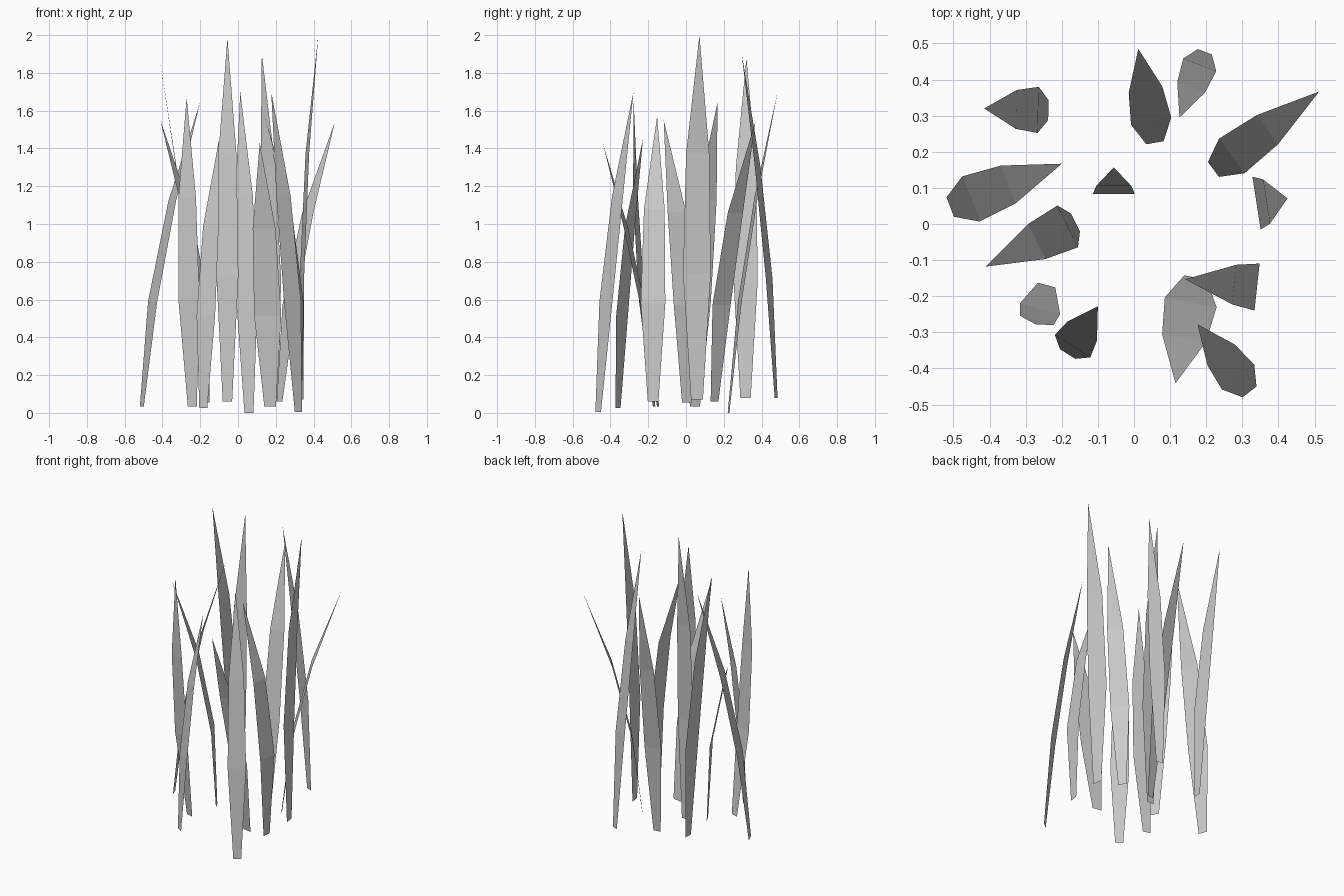
import bpy
from mathutils import Vector

# Each blade: base x, y, tip x, y, lean at mid and upper joints (fraction), width, base z, tip z
BLADES = [
    (-0.237, 0.315, -0.415, 0.320, 0.16, 0.50, 0.128, 0.08, 1.88),
    (0.058, 0.225, 0.012, 0.485, 0.23, 0.565, 0.113, 0.00, 1.70),
    (0.196, 0.477, 0.126, 0.295, 0.20, 0.54, 0.098, 0.08, 1.90),
    (0.220, 0.151, 0.513, 0.367, 0.173, 0.51, 0.119, 0.06, 1.54),
    (0.341, 0.058, 0.425, 0.071, -0.02, 0.31, 0.148, 0.07, 2.00),
    (-0.509, 0.047, -0.200, 0.167, 0.185, 0.52, 0.134, 0.035, 1.645),
    (-0.056, 0.088, -0.056, 0.157, -0.07, 0.25, 0.116, 0.06, 1.985),
    (-0.162, 0.004, -0.411, -0.118, 0.087, 0.43, 0.129, 0.055, 1.55),
    (-0.242, -0.169, -0.272, -0.278, 0.60, 0.90, 0.115, 0.035, 1.67),
    (-0.184, -0.360, -0.100, -0.228, 0.165, 0.48, 0.116, 0.025, 1.45),
    (0.170, -0.148, 0.115, -0.441, 0.235, 0.577, 0.146, 0.035, 1.43),
    (0.335, -0.174, 0.142, -0.153, -0.03, 0.30, 0.131, 0.06, 1.57),
    (0.320, -0.465, 0.176, -0.278, 0.22, 0.55, 0.113, 0.005, 1.70),
]


def grass_blade(name, bx, by, tx, ty, mid, upper, width, z0, z1):
    """Flat leaf strip: two quads and a pointed triangle."""
    base, tip = Vector((bx, by, z0)), Vector((tx, ty, z1))
    lean = Vector((tx - bx, ty - by, 0))
    side = Vector((-lean.y, lean.x, 0)).normalized() * width / 2
    verts = []
    for along, height, taper in ((0, 0, 0.43), (mid, 0.345, 1), (upper, 0.675, 0.84)):
        centre = base + lean * along
        centre.z = z0 + (z1 - z0) * height
        verts += [centre + side * taper, centre - side * taper]
    verts.append(tip)
    mesh = bpy.data.meshes.new(name)
    mesh.from_pydata(verts, [], [(0, 1, 3, 2), (2, 3, 5, 4), (4, 5, 6)])
    mesh.update()
    bpy.context.collection.objects.link(bpy.data.objects.new(name, mesh))


# Clump of blades
for i, row in enumerate(BLADES, 1):
    grass_blade(f"grass_blade_{i}", *row)
